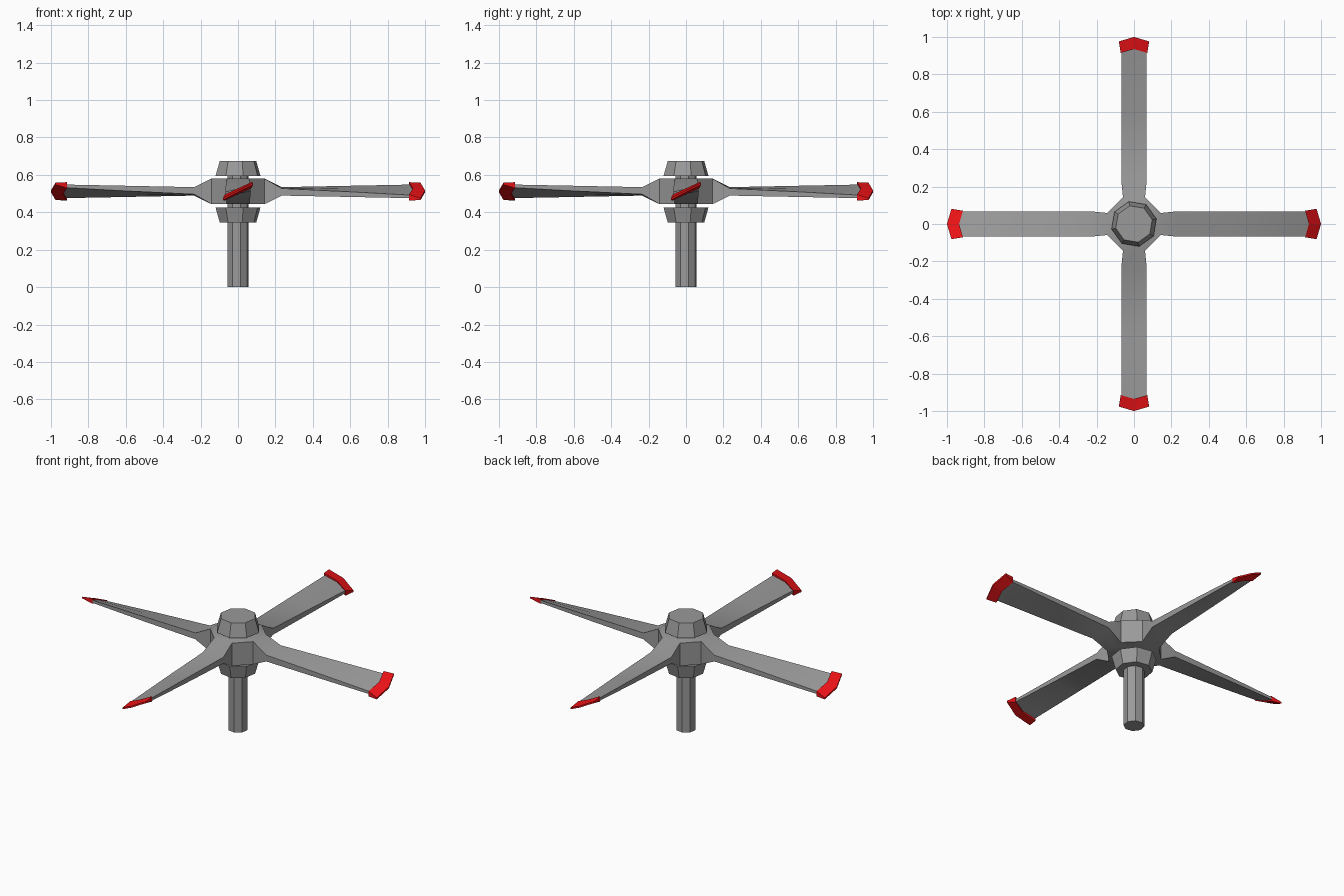
import bpy, bmesh
from math import sin, cos, tan, pi, radians
from mathutils import Matrix, Vector

cube = bpy.data.objects.get("Cube")
if cube:
    bpy.data.objects.remove(cube, do_unlink=True)


def material(name, rgb):
    m = bpy.data.materials.new(name)
    m.use_nodes = True
    m.diffuse_color = (*rgb, 1)
    bsdf = m.node_tree.nodes["Principled BSDF"]
    bsdf.inputs["Base Color"].default_value = (*rgb, 1)
    bsdf.inputs["Roughness"].default_value = 0.7
    return m


GREY = material("metal grey", (0.32, 0.32, 0.32))
RED = material("warning red", (0.8, 0.006, 0.008))
MID_Z = 0.512


def finish(bm, name, mat):
    bmesh.ops.remove_doubles(bm, verts=bm.verts, dist=1e-4)
    bmesh.ops.recalc_face_normals(bm, faces=bm.faces)
    mesh = bpy.data.meshes.new(name)
    bm.to_mesh(mesh)
    bm.free()
    mesh.materials.append(mat)
    ob = bpy.data.objects.new(name, mesh)
    bpy.context.collection.objects.link(ob)
    return ob


def octagon_part(name, z0, z1, r0, r1):
    """Eight-sided tapered cylinder, turned slightly off the axes."""
    bm = bmesh.new()
    bmesh.ops.create_cone(
        bm, cap_ends=True, segments=8, radius1=r0, radius2=r1, depth=z1 - z0,
        matrix=Matrix.Translation((0, 0, (z0 + z1) / 2)) @ Matrix.Rotation(radians(13), 4, "Z"))
    return finish(bm, name, GREY)


def section(r, w, t, tilt=0, sweep=0):
    """Six-point blade section across y; sweep pulls the corners inward."""
    pts = [(-1, -1), (0, -1), (1, -1), (1, 1), (0, 1), (-1, 1)]
    return [Vector((r - sweep * abs(u), u * w, MID_Z + u * w * tan(radians(tilt)) + v * t))
            for u, v in pts]


def loft(bm, sections, turn, cap_start=False):
    rot = Matrix.Rotation(turn, 3, "Z")
    rings = [[bm.verts.new(rot @ p) for p in s] for s in sections]
    for a, b in zip(rings, rings[1:]):
        for i in range(6):
            j = (i + 1) % 6
            bm.faces.new((a[i], a[j], b[j], b[i]))
    for ring in [rings[-1]] + ([rings[0]] if cap_start else []):
        bm.faces.new((ring[0], ring[1], ring[4], ring[5]))
        bm.faces.new((ring[1], ring[2], ring[3], ring[4]))


# shaft and the two tapered collars
octagon_part("shaft", 0, 0.61, 0.057, 0.057)
octagon_part("lower_collar", 0.345, 0.425, 0.1, 0.123)
octagon_part("top_cap", 0.595, 0.675, 0.123, 0.1)

# hub with four twisted blades growing out of its flats
root = section(0.142, 0.059, 0.068)
blade = [root,
         section(0.235, 0.068, 0.019, 3),
         section(0.59, 0.068, 0.014, 13),
         section(0.95, 0.067, 0.008, 23, 0.02)]
bm = bmesh.new()
rims = {0: [], 3: []}
for k in range(4):
    turn = k * pi / 2
    loft(bm, blade, turn)
    here, there = Matrix.Rotation(turn, 3, "Z"), Matrix.Rotation(turn + pi / 2, 3, "Z")
    bm.faces.new([bm.verts.new(p) for p in
                  (here @ root[2], there @ root[0], there @ root[5], here @ root[3])])
    rims[0] += [here @ root[i] for i in (0, 1, 2)]
    rims[3] += [here @ root[i] for i in (5, 4, 3)]
for rim in rims.values():
    bm.faces.new([bm.verts.new(p) for p in rim])
rotor = finish(bm, "rotor_hub_and_blades", GREY)

# red chevron caps on the blade ends
for k, side in enumerate(("left", "back", "right", "front")):
    bm = bmesh.new()
    loft(bm, [section(0.935, 0.071, 0.016, 25, 0.02),
              section(1.0, 0.081, 0.005, 27, 0.024)], k * pi / 2, True)
    finish(bm, side + "_blade_tip", RED)

# soft shading along the twisted blades, crisp edges elsewhere
bpy.ops.object.select_all(action="DESELECT")
rotor.select_set(True)
bpy.context.view_layer.objects.active = rotor
bpy.ops.object.shade_smooth_by_angle(angle=radians(35))
